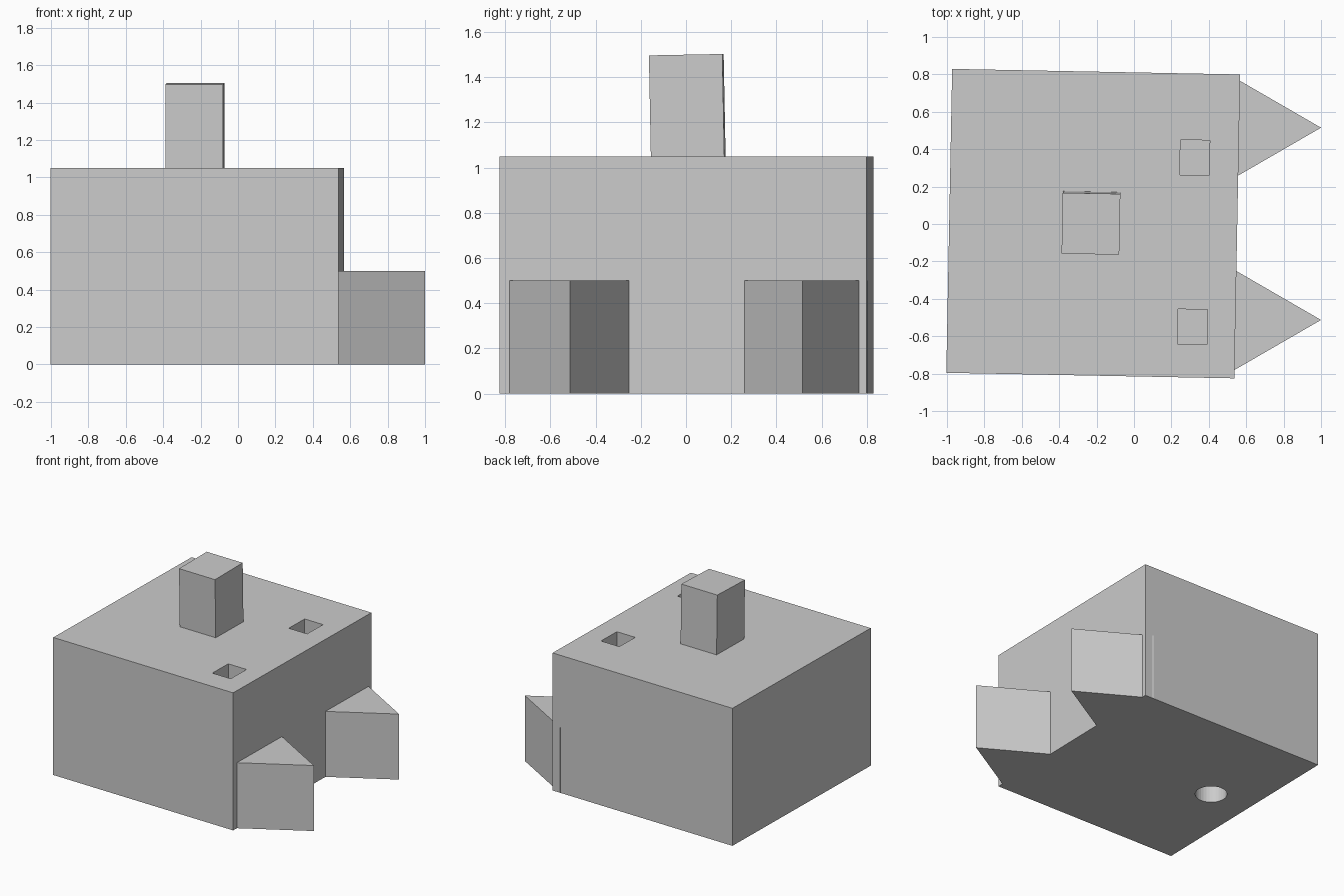
import bpy
import bmesh
from math import radians
from mathutils import Matrix, Vector

if "Cube" in bpy.data.objects:
    bpy.data.objects.remove(bpy.data.objects["Cube"], do_unlink=True)

# One plain grey for every part
GREY = (0.6, 0.6, 0.6, 1.0)
grey = bpy.data.materials.new("plain_grey")
grey.use_nodes = True
grey.diffuse_color = GREY
grey.node_tree.nodes["Principled BSDF"].inputs["Base Color"].default_value = GREY

TWIST = radians(-1.1)


def add_object(name, bm):
    bmesh.ops.recalc_face_normals(bm, faces=bm.faces)
    mesh = bpy.data.meshes.new(name)
    bm.to_mesh(mesh)
    bm.free()
    mesh.materials.append(grey)
    obj = bpy.data.objects.new(name, mesh)
    bpy.context.scene.collection.objects.link(obj)
    return obj


def box(name, size, centre, lean=0.0):
    bm = bmesh.new()
    matrix = (Matrix.Translation(centre) @ Matrix.Rotation(TWIST, 4, "Z")
              @ Matrix.Rotation(lean, 4, "X") @ Matrix.Diagonal((*size, 1)))
    bmesh.ops.create_cube(bm, size=1, matrix=matrix)
    return add_object(name, bm)


def prism(name, outline, height):
    bm = bmesh.new()
    base = bm.faces.new([bm.verts.new((x, y, 0)) for x, y in outline])
    grown = bmesh.ops.extrude_face_region(bm, geom=[base], use_keep_orig=True)
    top = [v for v in grown["geom"] if isinstance(v, bmesh.types.BMVert)]
    bmesh.ops.translate(bm, verts=top, vec=Vector((0, 0, height)))
    return add_object(name, bm)


def combine(target, other, operation):
    """Merge or cut with another object, then drop it."""
    mod = target.modifiers.new(other.name, "BOOLEAN")
    mod.operation = operation
    mod.solver = "EXACT"
    mod.object = other
    bpy.context.view_layer.objects.active = target
    bpy.ops.object.modifier_apply(modifier=mod.name)
    bpy.data.objects.remove(other, do_unlink=True)


# Main block, turned very slightly
body = box("body", (1.54, 1.625, 1.05), (-0.218, 0.002, 0.525))

# Two pointed feet growing out of the +x side
for side, y in (("back", 0.515), ("front", -0.513)):
    foot = prism(side + "_foot", [(1.0, y), (0.5, y + 0.289), (0.5, y - 0.289)], 0.5)
    combine(body, foot, "UNION")

# Two rectangular sockets sunk into the top
for side, x, y in (("back", 0.325, 0.355), ("front", 0.313, -0.55)):
    cutter = box(side + "_socket", (0.157, 0.187, 0.5), (x, y, 1.05))
    combine(body, cutter, "DIFFERENCE")

# Round socket in the underside
bm = bmesh.new()
bmesh.ops.create_cone(bm, cap_ends=True, segments=32, radius1=0.111, radius2=0.111,
                      depth=0.5, matrix=Matrix.Translation((-0.665, 0.04, 0)))
combine(body, add_object("round_socket", bm), "DIFFERENCE")

# Slightly leaning post standing on top
box("post", (0.308, 0.325, 0.5), (-0.23, 0.006, 1.25), lean=radians(1.1))
